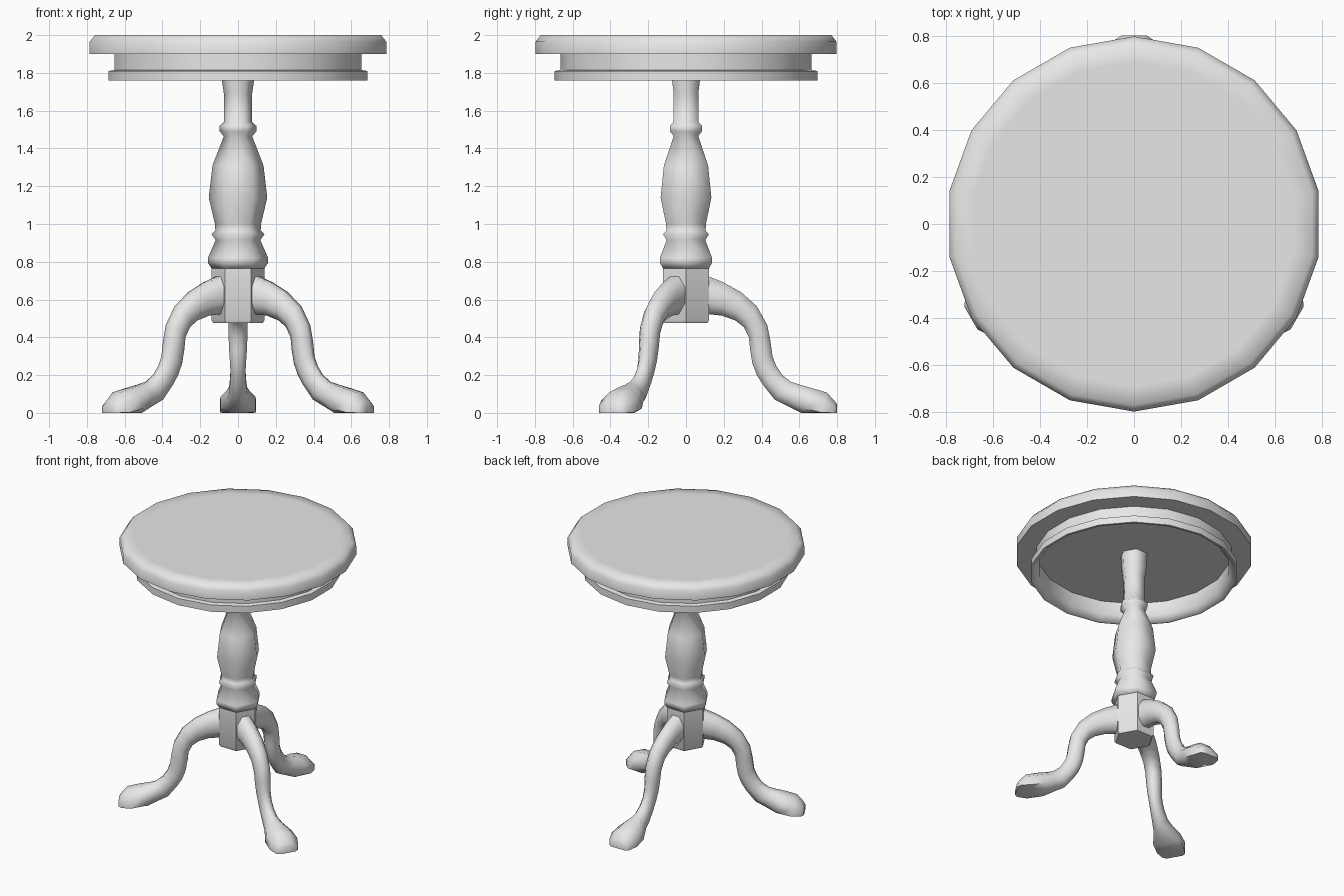
import bpy, bmesh
from math import pi, sin, cos, radians
from mathutils import Matrix, Vector

cube = bpy.data.objects.get("Cube")
if cube:
    bpy.data.objects.remove(cube, do_unlink=True)

grey = bpy.data.materials.new("plain grey")
grey.use_nodes = True
grey.diffuse_color = (0.8, 0.8, 0.8, 1)
grey.node_tree.nodes["Principled BSDF"].inputs["Base Color"].default_value = (0.8, 0.8, 0.8, 1)


def loft(name, rings, smooth, closed=False, turn=0):
    """Skin a row of equal rings; cap the ends unless the row is closed."""
    bm = bmesh.new()
    rows = [[bm.verts.new(p) for p in ring] for ring in rings]
    pairs = list(zip(rows, rows[1:]))
    if closed:
        pairs.append((rows[-1], rows[0]))
    else:
        bm.faces.new(rows[0])
        bm.faces.new(rows[-1])
    for a, b in pairs:
        for i in range(len(a)):
            j = (i + 1) % len(a)
            bm.faces.new((a[i], a[j], b[j], b[i]))
    bmesh.ops.recalc_face_normals(bm, faces=bm.faces)
    bm.transform(Matrix.Rotation(radians(turn), 4, "Z"))
    mesh = bpy.data.meshes.new(name)
    bm.to_mesh(mesh)
    bm.free()
    mesh.materials.append(grey)
    obj = bpy.data.objects.new(name, mesh)
    bpy.context.collection.objects.link(obj)
    bpy.ops.object.select_all(action="DESELECT")
    obj.select_set(True)
    bpy.context.view_layer.objects.active = obj
    bpy.ops.object.shade_smooth_by_angle(angle=radians(smooth))
    return obj


def lathe(name, profile, sides, smooth, start=0, closed=False):
    """Turn a profile of (radius, height) about the vertical axis."""
    angles = [start + 2 * pi * i / sides for i in range(sides)]
    rings = [[(r * cos(a), r * sin(a), z) for a in angles] for r, z in profile]
    return loft(name, rings, smooth, closed)


# Round top with a softened upper edge
lathe("table_top", [(0.797, 1.9), (0.797, 1.965), (0.77, 2), (0.69, 2)],
      18, 55, pi / 2)

# Hollow apron with a lip around its lower edge
lathe("apron", [(0.665, 1.9), (0.665, 1.815), (0.697, 1.81), (0.697, 1.76),
                (0.68, 1.76), (0.645, 1.8), (0.645, 1.9)], 18, 50, pi / 2, True)

# Turned six-sided column
lathe("column", [(0.095, 1.9), (0.088, 1.78), (0.075, 1.69), (0.075, 1.54),
                 (0.097, 1.52), (0.097, 1.49), (0.075, 1.465), (0.135, 1.31),
                 (0.155, 1.14), (0.122, 1), (0.12, 0.965), (0.14, 0.945),
                 (0.118, 0.915), (0.16, 0.82), (0.16, 0.795), (0.14, 0.765)], 6, 75)

# Straight block that holds the legs
lathe("leg_block", [(0.14, 0.77), (0.14, 0.49), (0.13, 0.475)], 6, 50)

# Curved leg: upper and lower outline points (outward, height) and half width
LEG = [
    ((0.10, 0.73), (0.10, 0.525), 0.065),
    ((0.20, 0.69), (0.19, 0.515), 0.06),
    ((0.29, 0.64), (0.26, 0.49), 0.057),
    ((0.375, 0.565), (0.305, 0.455), 0.052),
    ((0.43, 0.465), (0.333, 0.40), 0.05),
    ((0.447, 0.38), (0.34, 0.33), 0.048),
    ((0.458, 0.30), (0.352, 0.26), 0.043),
    ((0.477, 0.25), (0.375, 0.20), 0.04),
    ((0.51, 0.20), (0.41, 0.145), 0.042),
    ((0.555, 0.165), (0.47, 0.07), 0.048),
    ((0.60, 0.15), (0.53, 0.04), 0.06),
    ((0.67, 0.13), (0.61, -0.02), 0.092),
    ((0.745, 0.108), (0.70, -0.04), 0.096),
    ((0.785, 0.065), (0.78, -0.03), 0.08),
    ((0.80, 0.045), (0.80, -0.02), 0.055),
]


def leg_ring(upper, lower, width):
    """Eight-sided section, flattened where it meets the floor."""
    up, low = Vector((0, *upper)), Vector((0, *lower))
    mid, half = (up + low) / 2, (up - low) / 2
    ring = []
    for i in range(8):
        a = pi / 8 + i * pi / 4
        p = mid + (half * sin(a) + Vector((width * cos(a), 0, 0))) / cos(pi / 8)
        p.z = max(p.z, 0)
        ring.append(p)
    return ring


for name, turn in (("back_leg", 0), ("right_leg", 120), ("left_leg", 240)):
    loft(name, [leg_ring(*section) for section in LEG], 60, turn=turn)
